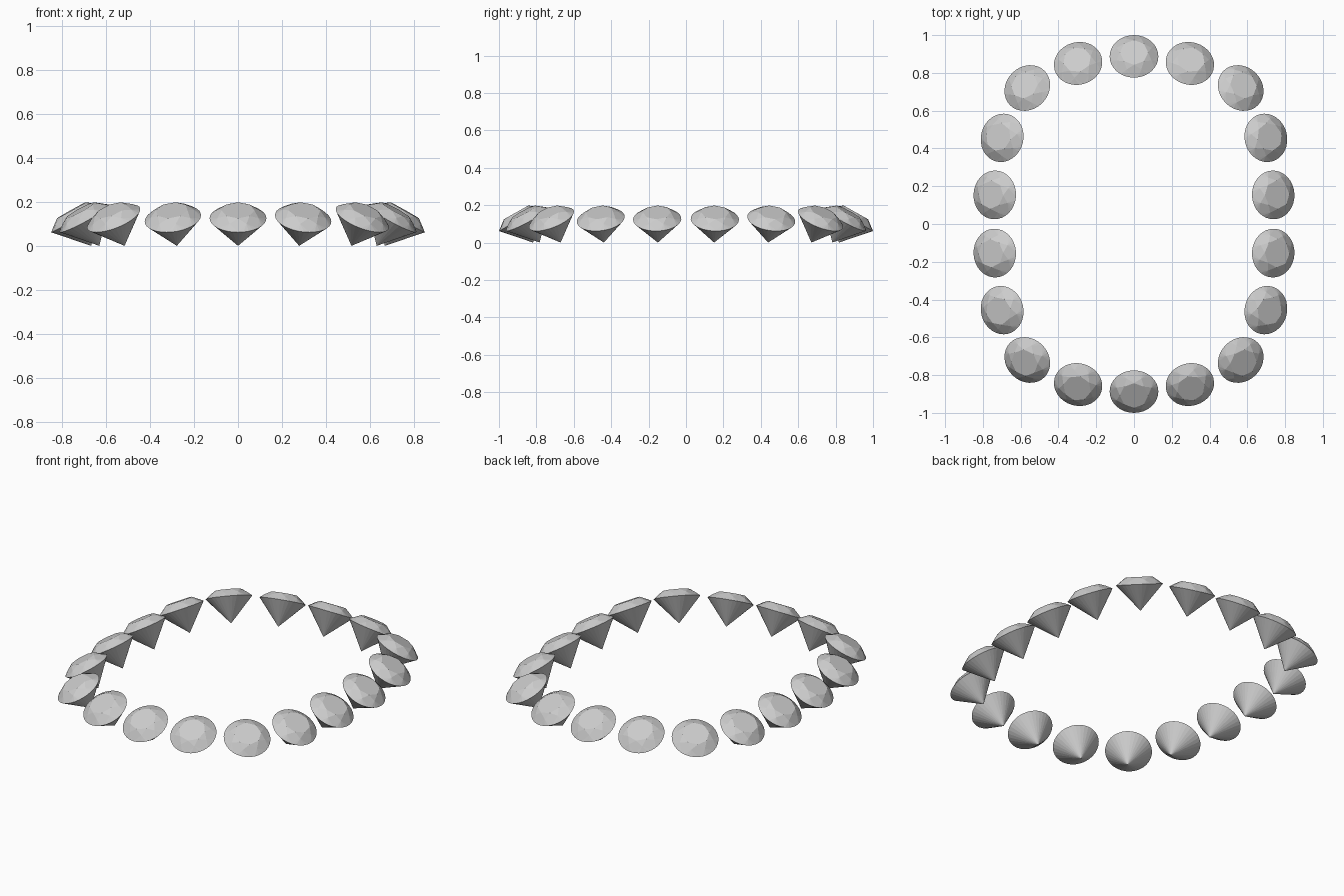
import bpy, bmesh
from math import sin, cos, pi, radians
from mathutils import Matrix, Vector

if "Cube" in bpy.data.objects:
    bpy.data.objects.remove(bpy.data.objects["Cube"])

R = 0.129          # girdle radius
TABLE_H = 0.042    # crown height
DEPTH = 0.143      # pavilion depth
TILT = radians(29.3)
Z = 0.125          # girdle centre height


def ring(bm, n, r, z, offset=0.0):
    return [bm.verts.new((r * cos(2 * pi * i / n + offset),
                          r * sin(2 * pi * i / n + offset), z)) for i in range(n)]


def gem_mesh():
    bm = bmesh.new()
    table = ring(bm, 8, R * 0.58, TABLE_H)
    mid = ring(bm, 8, R * 0.78, TABLE_H * 0.56, pi / 8)
    girdle = ring(bm, 32, R, 0)
    culet = bm.verts.new((0, 0, -DEPTH))
    bm.faces.new(table)
    for i in range(8):
        j = (i + 1) % 8
        g = [girdle[(4 * i + k) % 32] for k in range(5)]
        # star facet
        bm.faces.new((table[i], mid[i], table[j]))
        # kite facet, from table corner to girdle
        bm.faces.new((table[i], mid[i - 1], girdle[4 * i], mid[i]))
        # upper girdle facets
        for k in range(4):
            bm.faces.new((mid[i], g[k], g[k + 1]))
    # pavilion
    for i in range(32):
        bm.faces.new((girdle[i], culet, girdle[(i + 1) % 32]))
    bmesh.ops.recalc_face_normals(bm, faces=bm.faces)
    me = bpy.data.meshes.new("gem")
    bm.to_mesh(me)
    bm.free()
    return me


mesh = gem_mesh()


def place(x, y, outward):
    ob = bpy.data.objects.new("gem", mesh)
    ob.matrix_world = (Matrix.Translation(Vector((x, y, Z)))
                       @ Matrix.Rotation(outward, 4, 'Z')
                       @ Matrix.Rotation(TILT, 4, 'Y'))
    bpy.context.collection.objects.link(ob)


# end gems
for s in (1, -1):
    place(0, s * 0.8875, s * pi / 2)

# one quadrant of the oval (x, y, outward angle), mirrored four ways
quadrant = [(0.296, 0.85, 75), (0.565, 0.72, 45),
            (0.698, 0.456, 14), (0.737, 0.154, 3)]
for x, y, a in quadrant:
    a = radians(a)
    for sx in (1, -1):
        for sy in (1, -1):
            ang = sy * (a if sx > 0 else pi - a)
            place(sx * x, sy * y, ang)
